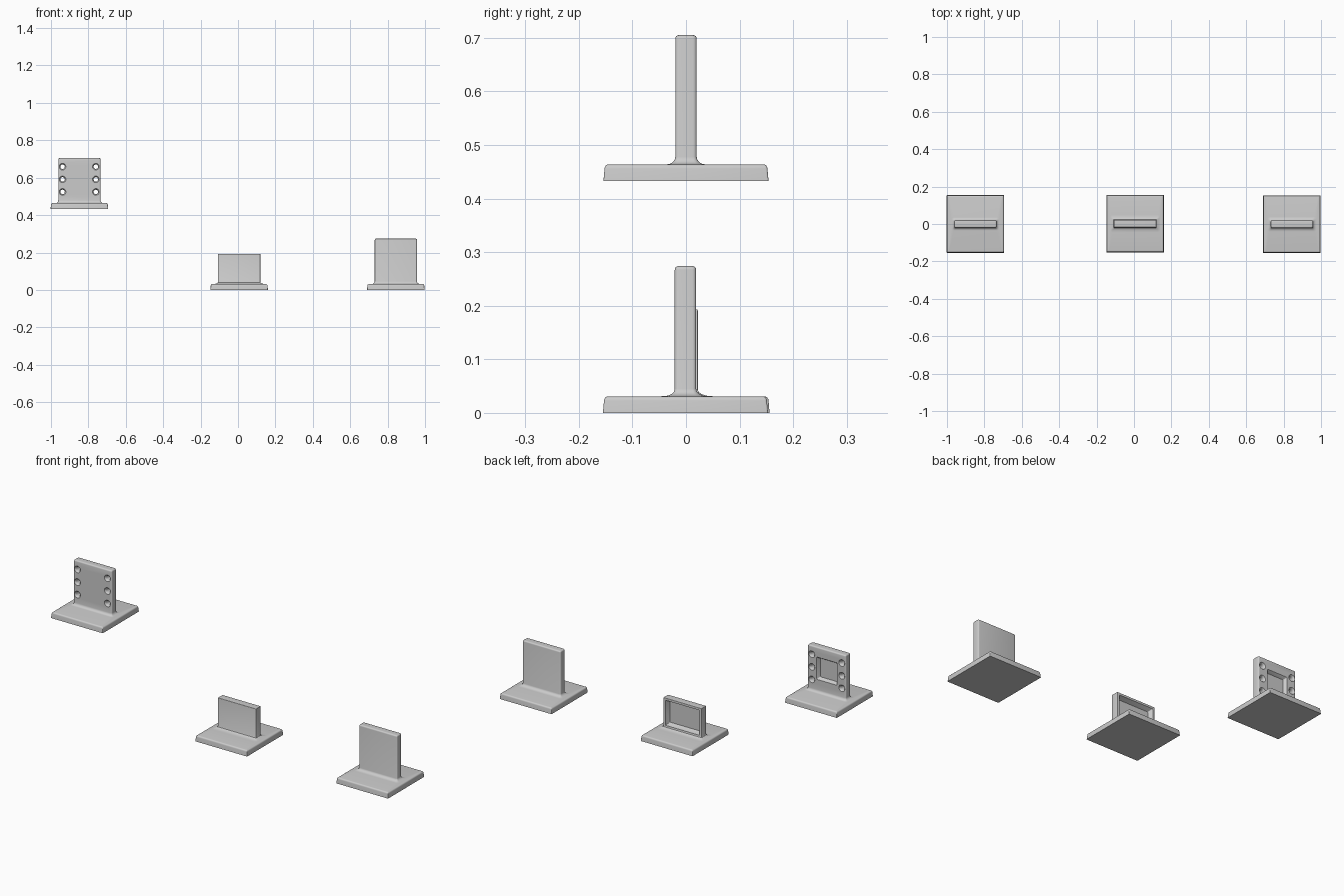
import bpy, bmesh
from math import sin, cos, pi, radians
from mathutils import Matrix

if "Cube" in bpy.data.objects:
    bpy.data.objects.remove(bpy.data.objects["Cube"])


def rounded_rect(hx, hy, r, n=4):
    pts = []
    for i, (sx, sy) in enumerate(((1, 1), (-1, 1), (-1, -1), (1, -1))):
        for k in range(n + 1):
            a = pi / 2 * (i + k / n)
            pts.append((sx * (hx - r) + r * cos(a), sy * (hy - r) + r * sin(a)))
    return pts


def loft(bm, rings, matrix):
    # rings: (half x, half y, z, corner radius), closed at both ends
    loops = []
    for hx, hy, z, r in rings:
        loops.append([bm.verts.new(matrix @ Matrix.Translation((x, y, z)).to_translation())
                      for x, y in rounded_rect(hx, hy, r)])
    n = len(loops[0])
    for a, b in zip(loops, loops[1:]):
        for i in range(n):
            j = (i + 1) % n
            bm.faces.new((a[i], a[j], b[j], b[i]))
    bm.faces.new(loops[0][::-1])
    bm.faces.new(loops[-1])


def finish(bm, name):
    bmesh.ops.recalc_face_normals(bm, faces=bm.faces[:])
    me = bpy.data.meshes.new(name)
    bm.to_mesh(me)
    bm.free()
    ob = bpy.data.objects.new(name, me)
    bpy.context.collection.objects.link(ob)
    return ob


def stand(name, x, y, z0, height, edge, fillet_w, fillet_h, plate_x=0):
    # base slab, fillet and upright plate as one skin
    B, T, PX, PY = 0.154, 0.031, 0.113, 0.02
    arc = [pi / 2 * k / 4 for k in range(5)]
    e = 0.008
    rings = [(B, B, 0, 0.003)]
    rings += [(B - 0.002 - e * (1 - cos(a)), B - 0.002 - e * (1 - cos(a)),
               T - e + e * sin(a), 0.004) for a in arc]
    for a in arc:
        w = fillet_w * (1 - sin(a))
        rings.append((PX + min(w, 0.02), PY + w, T + fillet_h * (1 - cos(a)), edge + w * 0.4))
    rings += [(PX - edge * (1 - cos(a)) * 0.9, PY - edge * (1 - cos(a)) * 0.9,
               height - edge + edge * sin(a), edge) for a in arc]
    bm = bmesh.new()
    loft(bm, rings, Matrix.Translation((x, y, z0)))
    return finish(bm, name)


def cut(ob, bm):
    cutter = finish(bm, "cutter")
    cutter.hide_render = True
    mod = ob.modifiers.new("cut", 'BOOLEAN')
    mod.operation = 'DIFFERENCE'
    mod.solver = 'EXACT'
    mod.object = cutter
    bpy.context.view_layer.objects.active = ob
    bpy.ops.object.modifier_apply(modifier=mod.name)
    bpy.data.objects.remove(cutter)


def facing_back(x, y, z):
    # local z becomes +y
    return Matrix.Translation((x, y, z)) @ Matrix.Rotation(radians(-90), 4, 'X')


# the three stands
left = stand("drilled_stand", -0.848, 0, 0.433, 0.272, 0.007, 0.015, 0.014)
middle = stand("short_stand", 0.006, 0.002, 0, 0.193, 0.002, 0.028, 0.012)
right = stand("tall_stand", 0.844, -0.001, 0, 0.274, 0.007, 0.02, 0.014)

# drilled stand: square back pocket and six flared through holes
bm = bmesh.new()
loft(bm, [(0.05, 0.05, 0.003, 0.004), (0.055, 0.055, 0.013, 0.004),
          (0.060, 0.060, 0.020, 0.004), (0.063, 0.063, 0.024, 0.004)],
     facing_back(-0.849, 0, 0.592))
for sx in (-1, 1):
    for z in (0.659, 0.591, 0.524):
        prof = [(0.022, -0.024), (0.018, -0.020), (0.014, -0.016), (0.012, -0.009),
                (0.012, 0.009), (0.014, 0.016), (0.018, 0.020), (0.022, 0.024)]
        loft(bm, [(r, r, h, r * 0.999) for r, h in prof],
             facing_back(-0.849 + sx * 0.089, 0, z))
cut(left, bm)

# short stand: wide drafted back pocket
bm = bmesh.new()
loft(bm, [(0.090, 0.056, -0.003, 0.003), (0.101, 0.067, 0.020, 0.003),
          (0.103, 0.069, 0.026, 0.003)], facing_back(0.006, 0.002, 0.114))
cut(middle, bm)

for ob in (left, middle, right):
    ob.data.shade_smooth()
    ob.data.set_sharp_from_angle(angle=radians(32))
